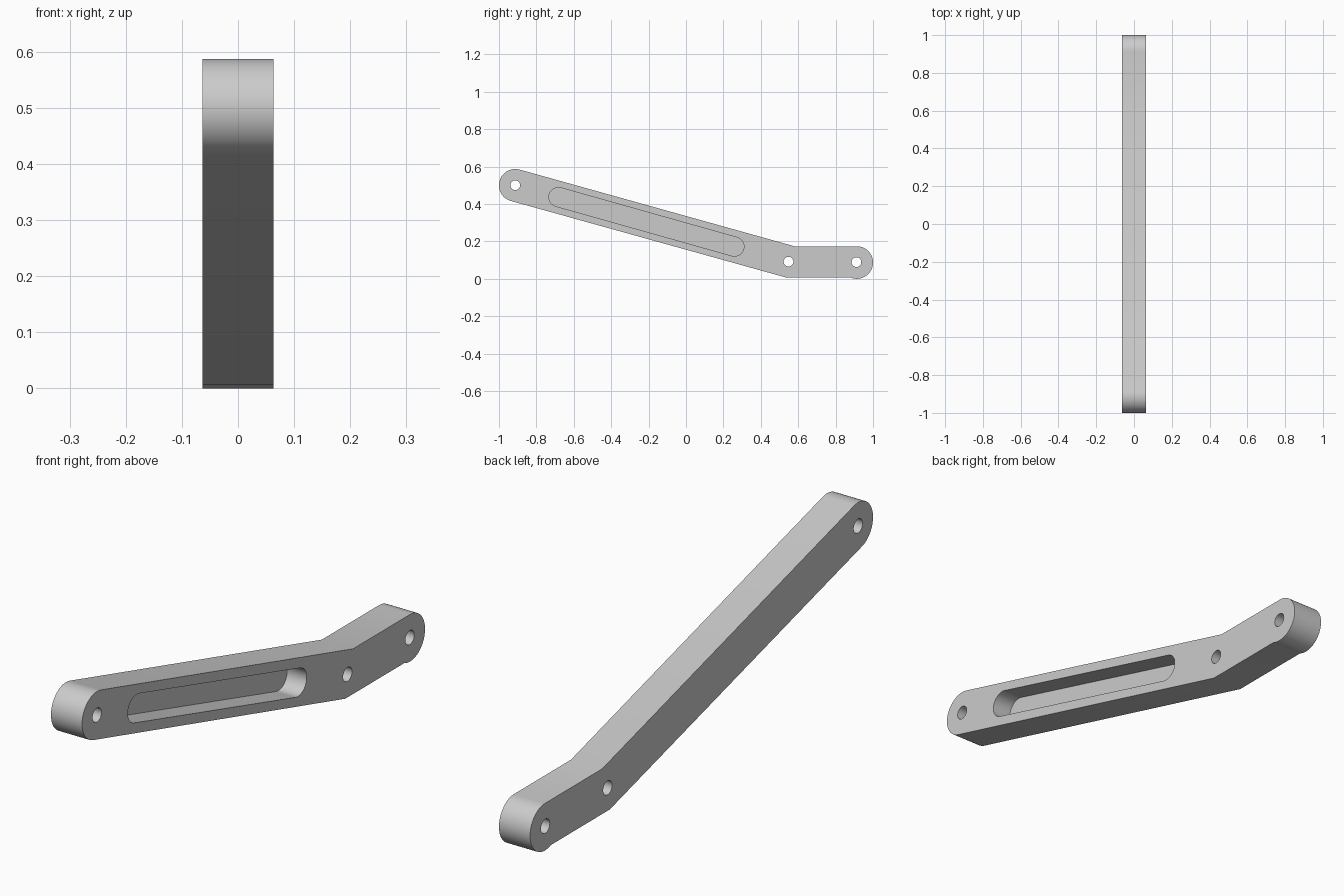
import bpy, bmesh
from math import pi, cos, sin, atan2, sqrt

cube = bpy.data.objects.get("Cube")
if cube:
    bpy.data.objects.remove(cube, do_unlink=True)

HALF = 0.0635            # half the bar thickness
R = 0.087                # end radius
HOLE = 0.026             # bolt hole radius
FRONT, REAR = (-0.913, 0.5), (0.913, 0.087)
SLOT_A, SLOT_B, SLOT_R = (-0.682, 0.437), (0.259, 0.172), 0.051
POCKET_DEPTH = 0.08

grey = bpy.data.materials.new("grey metal")
grey.use_nodes = True
colour = (0.6, 0.6, 0.6, 1)
grey.diffuse_color = colour
grey.node_tree.nodes["Principled BSDF"].inputs["Base Color"].default_value = colour


def arc(centre, r, start, end, n=32):
    return [(centre[0] + r * cos(start + (end - start) * i / n),
             centre[1] + r * sin(start + (end - start) * i / n)) for i in range(n + 1)]


def prism(name, outline, x0, x1):
    """Extrude a side outline (y, z) from x0 to x1."""
    bm = bmesh.new()
    face = bm.faces.new([bm.verts.new((x0, y, z)) for y, z in outline])
    side = bmesh.ops.extrude_face_region(bm, geom=[face])
    moved = [v for v in side["geom"] if isinstance(v, bmesh.types.BMVert)]
    bmesh.ops.translate(bm, verts=moved, vec=(x1 - x0, 0, 0))
    bmesh.ops.recalc_face_normals(bm, faces=bm.faces)
    mesh = bpy.data.meshes.new(name)
    bm.to_mesh(mesh)
    bm.free()
    mesh.materials.append(grey)
    obj = bpy.data.objects.new(name, mesh)
    bpy.context.collection.objects.link(obj)
    return obj


# Bent bar: sloping arm with a round front end, short level foot with a round rear end
tilt = atan2(0.277, 1)
under = 0.007
dip = sqrt(R ** 2 - (REAR[1] - under) ** 2)
outline = arc(FRONT, R, pi / 2 - tilt, 3 * pi / 2 - tilt)
outline += [(0.535, under)]
outline += arc(REAR, R, atan2(under - REAR[1], -dip), pi / 2)
outline += [(0.58, REAR[1] + R)]
bar = prism("bent_link_arm", outline, -HALF, HALF)

# Bolt holes through the bar, and a blind slot in its left side
cutters = [prism("bolt_hole_cutter", arc(c, HOLE, 0, 2 * pi)[:-1], -0.1, 0.1)
           for c in (FRONT, (0.548, 0.092), (REAR[0] - 0.002, 0.089))]
lean = atan2(SLOT_B[1] - SLOT_A[1], SLOT_B[0] - SLOT_A[0])
slot = (arc(SLOT_A, SLOT_R, lean + pi / 2, lean + 3 * pi / 2)
        + arc(SLOT_B, SLOT_R, lean - pi / 2, lean + pi / 2))
cutters.append(prism("slot_cutter", slot, HALF - POCKET_DEPTH, 0.1))

bpy.ops.object.select_all(action="DESELECT")
bpy.context.view_layer.objects.active = bar
bar.select_set(True)
for cutter in cutters:
    cutter.hide_render = True
    mod = bar.modifiers.new("cut", "BOOLEAN")
    mod.operation = "DIFFERENCE"
    mod.solver = "EXACT"
    mod.object = cutter
    bpy.ops.object.modifier_apply(modifier=mod.name)
    bpy.data.objects.remove(cutter, do_unlink=True)

# Smooth round walls with crisp edges
bpy.ops.object.shade_smooth_by_angle(angle=pi / 9)
